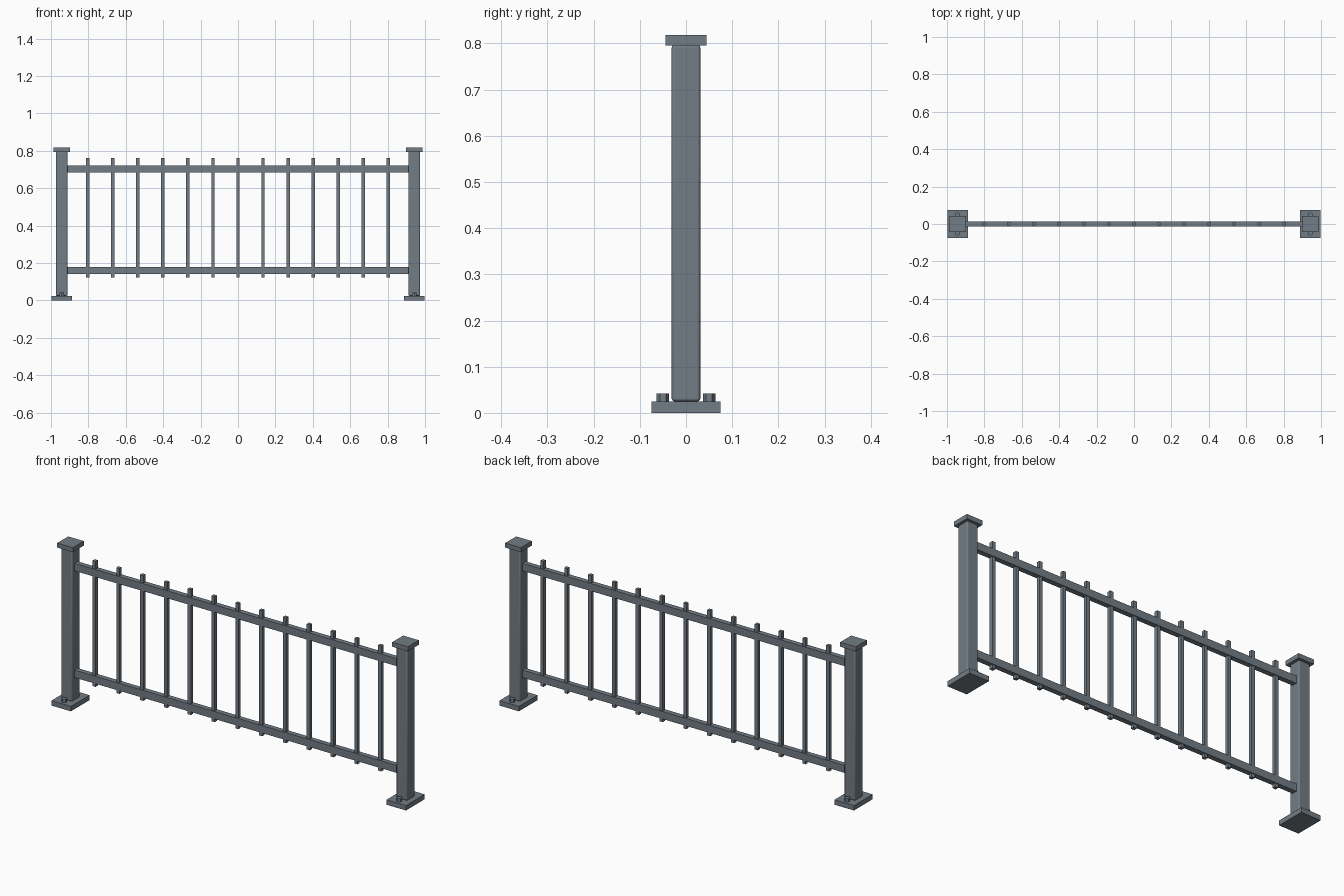
import bpy
import math

cube = bpy.data.objects.get("Cube")
if cube:
    bpy.data.objects.remove(cube, do_unlink=True)

steel = bpy.data.materials.new("slate grey steel")
colour = (0.17, 0.205, 0.24, 1)
steel.diffuse_color = colour
steel.use_nodes = True
steel.node_tree.nodes["Principled BSDF"].inputs["Base Color"].default_value = colour


def finish(name):
    obj = bpy.context.object
    obj.name = name
    obj.data.materials.append(steel)
    return obj


def box(name, x, size_x, size_y, bottom, top):
    bpy.ops.mesh.primitive_cube_add(size=1, location=(x, 0, (bottom + top) / 2))
    obj = finish(name)
    obj.scale = (size_x, size_y, top - bottom)
    bpy.ops.object.transform_apply(location=False, rotation=False, scale=True)
    return obj


def bolt(name, x, y):
    bpy.ops.mesh.primitive_cylinder_add(
        vertices=6, radius=0.0135, depth=0.02, location=(x, y, 0.032))
    finish(name)


# End posts with base plates, caps and anchor bolts
for side, sign in (("right", -1), ("left", 1)):
    x = sign * 0.943
    box(side + "_base_plate", x, 0.11, 0.15, 0, 0.025)
    post = box(side + "_post", x, 0.062, 0.062, 0.025, 0.797)
    bevel = post.modifiers.new("rounded edges", "BEVEL")
    bevel.width = 0.006
    bevel.segments = 3
    bpy.ops.object.shade_smooth_by_angle(angle=math.radians(35))
    box(side + "_post_cap", x, 0.088, 0.088, 0.795, 0.818)
    bolt(side + "_front_bolt", x, -0.05)
    bolt(side + "_back_bolt", x, 0.05)

# Horizontal rails
box("lower_rail", 0, 1.83, 0.026, 0.142, 0.18)
box("upper_rail", 0, 1.83, 0.026, 0.685, 0.723)

# Evenly spaced balusters through both rails
for i in range(13):
    box(f"baluster_{i + 1}", (i - 6) * 0.134, 0.018, 0.018, 0.124, 0.762)
